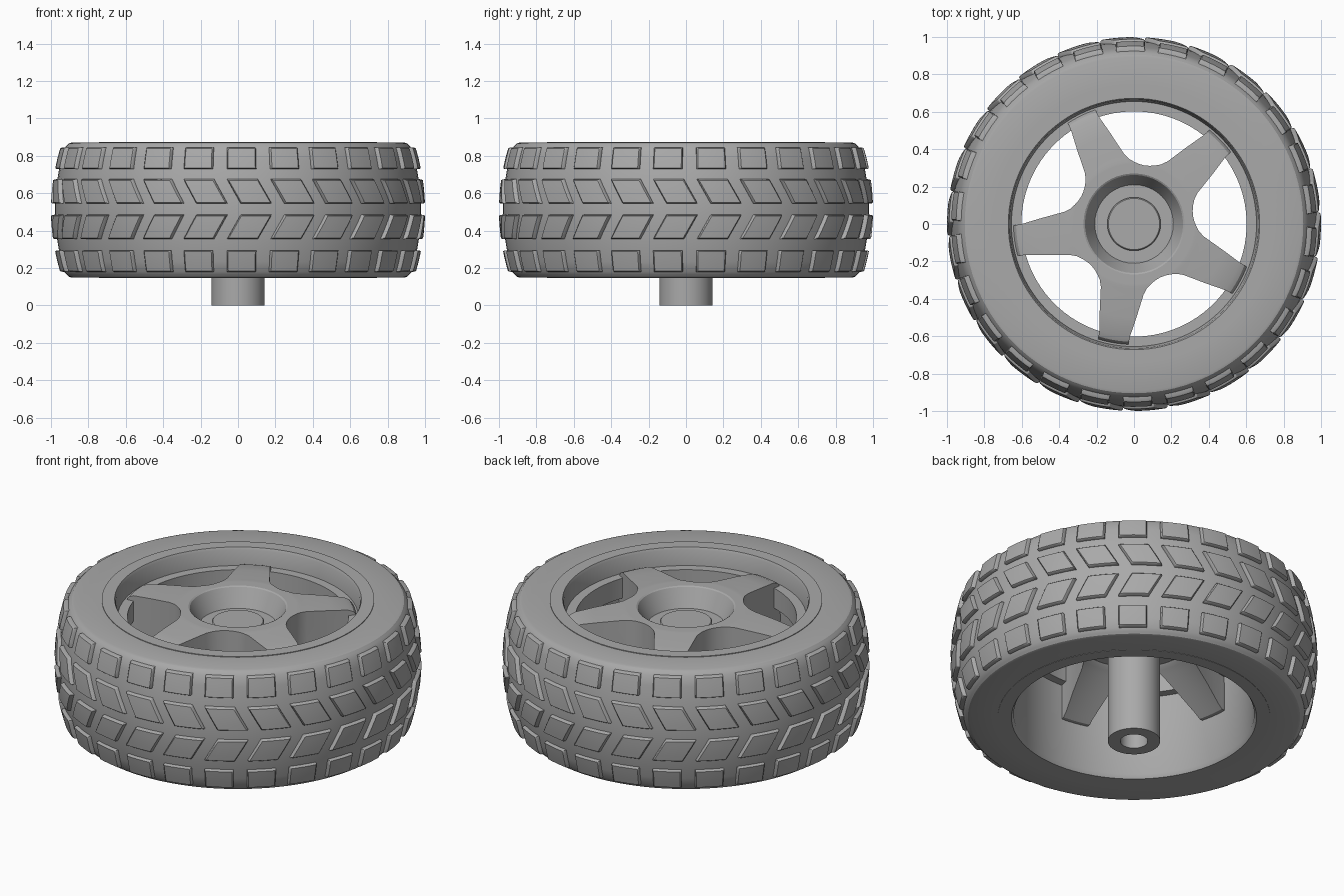
import bpy, bmesh
from math import sin, cos, radians, pi

if "Cube" in bpy.data.objects:
    bpy.data.objects.remove(bpy.data.objects["Cube"])

GREY = (0.40, 0.40, 0.40, 1)
mat = bpy.data.materials.new("plain_grey")
mat.use_nodes = True
mat.diffuse_color = GREY
mat.node_tree.nodes["Principled BSDF"].inputs["Base Color"].default_value = GREY


def polar(r, a, z):
    return (r * cos(a), r * sin(a), z)


def finish(name, bm, angle=30):
    bmesh.ops.remove_doubles(bm, verts=bm.verts, dist=0.0002)
    bmesh.ops.recalc_face_normals(bm, faces=bm.faces)
    mesh = bpy.data.meshes.new(name)
    bm.to_mesh(mesh)
    bm.free()
    mesh.materials.append(mat)
    ob = bpy.data.objects.new(name, mesh)
    bpy.context.collection.objects.link(ob)
    bpy.ops.object.select_all(action="DESELECT")
    ob.select_set(True)
    bpy.context.view_layer.objects.active = ob
    bpy.ops.object.shade_smooth_by_angle(angle=radians(angle))
    return ob


def lathe(name, profile, closed=True, segs=104):
    """Spin an (r, z) profile around the axle."""
    bm = bmesh.new()
    vs = [bm.verts.new((r, 0, z)) for r, z in profile]
    pairs = list(zip(vs, vs[1:] + vs[:1]))
    edges = [bm.edges.new(p) for p in (pairs if closed else pairs[:-1])]
    bmesh.ops.spin(bm, geom=vs + edges, cent=(0, 0, 0), axis=(0, 0, 1),
                   angle=2 * pi, steps=segs, use_duplicate=False)
    return finish(name, bm)


MID, HALF = 0.51, 0.36


def crown(z):
    """Radius of the tyre surface at height z."""
    return 0.978 - 0.45 * (z - MID) ** 2


# Tyre body with rounded shoulders
wall = [(crown(MID + d * 0.055), MID + d * 0.055) for d in range(-6, 7)]
shoulder = [(0.913, 0.347), (0.905, 0.356), (0.892, HALF), (0.74, HALF)]
upper = [(r, MID + h) for r, h in shoulder]
lower = [(r, MID - h) for r, h in reversed(shoulder)]
lathe("tyre", lower + wall + upper)

# Rim barrel with a ledge behind the spokes
lathe("rim", [(0.742, 0.148), (0.668, 0.148), (0.655, 0.17), (0.65, 0.65), (0.602, 0.65),
              (0.602, 0.77), (0.655, 0.77), (0.665, 0.86), (0.672, 0.874), (0.742, 0.874)])

# Axle post with a blind hole underneath
lathe("axle_post", [(0, 0.745), (0.137, 0.745), (0.143, 0.738), (0.143, 0), (0.075, 0),
                    (0.075, 0.35), (0, 0.35)], closed=False, segs=48)

# Tread blocks: four rows, the middle two slanted into a chevron
COUNT = 26
STEPS = (-1, -0.97, -0.9, -0.45, 0, 0.45, 0.9, 0.97, 1)


def tread_block(bm, angle, z_mid, half_h, half_w, slant):
    last = len(STEPS) - 1
    grid = []
    for j, v in enumerate(STEPS):
        row = []
        z = z_mid + v * half_h
        for i, u in enumerate(STEPS):
            depth = min(i, j, last - i, last - j)
            r = crown(z) + (-0.006, 0.016, 0.022)[min(depth, 2)]
            row.append(bm.verts.new(polar(r, angle + u * half_w + v * slant, z)))
        grid.append(row)
    for a, b in zip(grid, grid[1:]):
        for i in range(last):
            bm.faces.new((a[i], a[i + 1], b[i + 1], b[i]))


rows = {"upper_shoulder": (0.787, 0.058, 0.083, 0, 0.02),
        "upper_chevron": (0.61, 0.066, 0.086, -0.038, 0.062),
        "lower_chevron": (0.42, 0.066, 0.086, 0.038, 0.062),
        "lower_shoulder": (0.237, 0.058, 0.083, 0, 0.02)}
for name, (z, h, w, slant, offset) in rows.items():
    bm = bmesh.new()
    for k in range(COUNT):
        tread_block(bm, -pi / 2 + offset + k * 2 * pi / COUNT, z, h, w, slant)
    finish(name + "_treads", bm, 40)

# Five-spoke star with a dished hub: radius, half angle, top, underside
star = [(0.13, 36, 0.72, 0.66), (0.21, 36, 0.72, 0.66), (0.262, 36, 0.825, 0.66),
        (0.27, 36, 0.83, 0.66), (0.318, 36, 0.83, 0.65), (0.322, 31, 0.83, 0.65),
        (0.333, 26, 0.83, 0.64), (0.35, 21.5, 0.828, 0.63), (0.38, 17.8, 0.826, 0.61),
        (0.5, 11.5, 0.815, 0.53), (0.6, 8, 0.803, 0.46), (0.63, 7.5, 0.79, 0.44),
        (0.648, 7.2, 0.765, 0.44), (0.655, 7, 0.73, 0.44)]
COLS = 12
bm = bmesh.new()
for k in range(5):
    base = radians(-28 + 72 * k)
    sheets = []
    for level in (2, 3):
        sheets.append([[bm.verts.new(polar(s[0], base + radians(s[1]) * (2 * c / COLS - 1), s[level]))
                        for c in range(COLS + 1)] for s in star])
    top, under = sheets
    for sheet in sheets:
        for a, b in zip(sheet, sheet[1:]):
            for c in range(COLS):
                bm.faces.new((a[c], a[c + 1], b[c + 1], b[c]))
    for i in range(len(star) - 1):
        if star[i + 1][1] < 36:
            for c in (0, COLS):
                bm.faces.new((top[i][c], top[i + 1][c], under[i + 1][c], under[i][c]))
    for c in range(COLS):
        bm.faces.new((top[-1][c], top[-1][c + 1], under[-1][c + 1], under[-1][c]))
finish("spoke_star", bm)
